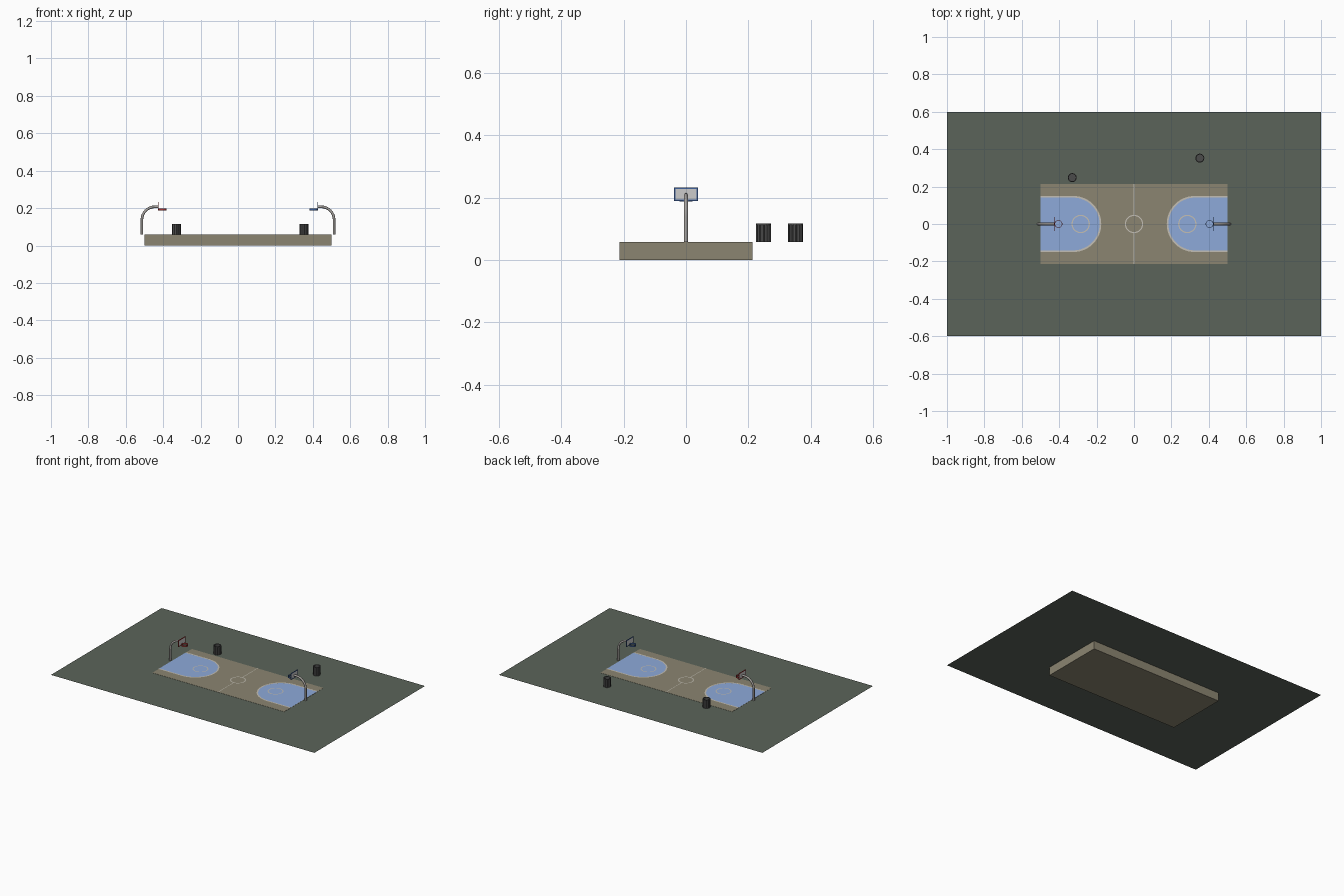
import bpy, bmesh
from math import sin, cos, pi

if "Cube" in bpy.data.objects:
    bpy.data.objects.remove(bpy.data.objects["Cube"])

TOP = 0.058  # court surface height


def mat(name, r, g, b):
    m = bpy.data.materials.new(name)
    m.diffuse_color = (r, g, b, 1)
    m.use_nodes = True
    m.node_tree.nodes["Principled BSDF"].inputs["Base Color"].default_value = m.diffuse_color
    return m


GROUND = mat("ground_green", 0.105, 0.127, 0.102)
COURT = mat("court_tan", 0.26, 0.235, 0.165)
BLUE = mat("key_blue", 0.27, 0.40, 0.70)
LINE = mat("line_pale", 0.55, 0.52, 0.46)
STEEL = mat("steel", 0.38, 0.36, 0.34)
WHITE = mat("board_white", 0.85, 0.85, 0.85)
DARK = mat("can_dark", 0.07, 0.07, 0.07)
TEAM = {-1: mat("team_red", 0.4, 0.04, 0.04), 1: mat("team_blue", 0.05, 0.12, 0.33)}


def finish(name, bm, material, smooth=False):
    bmesh.ops.recalc_face_normals(bm, faces=bm.faces)
    me = bpy.data.meshes.new(name)
    bm.to_mesh(me)
    bm.free()
    ob = bpy.data.objects.new(name, me)
    bpy.context.collection.objects.link(ob)
    me.materials.append(material)
    if smooth:
        bpy.context.view_layer.objects.active = ob
        bpy.ops.object.select_all(action='DESELECT')
        ob.select_set(True)
        bpy.ops.object.shade_smooth_by_angle()
    return ob


def box(name, lo, hi, material):
    bm = bmesh.new()
    bmesh.ops.create_cube(bm, size=1)
    for v in bm.verts:
        v.co = [(a + b) / 2 + c * (b - a) for a, b, c in zip(lo, hi, v.co)]
    return finish(name, bm, material)


def flat(name, pts, z, material):
    bm = bmesh.new()
    f = bm.faces.new([bm.verts.new((x, y, z)) for x, y in pts])
    if f.calc_area() and f.normal.z <= 0:
        f.normal_update()
        if f.normal.z < 0:
            f.normal_flip()
    me = bpy.data.meshes.new(name)
    bm.to_mesh(me)
    bm.free()
    me.materials.append(material)
    ob = bpy.data.objects.new(name, me)
    bpy.context.collection.objects.link(ob)
    return ob


def strip(name, a, b, z, material, closed):
    # flat ribbon between two matching outlines
    bm = bmesh.new()
    va = [bm.verts.new((x, y, z)) for x, y in a]
    vb = [bm.verts.new((x, y, z)) for x, y in b]
    n = len(a)
    for i in range(n if closed else n - 1):
        j = (i + 1) % n
        f = bm.faces.new((va[i], va[j], vb[j], vb[i]))
        f.normal_update()
        if f.normal.z < 0:
            f.normal_flip()
    me = bpy.data.meshes.new(name)
    bm.to_mesh(me)
    bm.free()
    me.materials.append(material)
    ob = bpy.data.objects.new(name, me)
    bpy.context.collection.objects.link(ob)


def circle(cx, cy, r, n=32):
    return [(cx + r * cos(2 * pi * i / n), cy + r * sin(2 * pi * i / n)) for i in range(n)]


def tube_wall(name, cx, cy, z0, z1, outer, inner, material, smooth=False):
    # hollow cylinder; outer and inner are lists of radii around the circle
    n = len(outer)
    bm = bmesh.new()
    loops = []
    for radii, z in ((outer, z0), (outer, z1), (inner, z1), (inner, z0)):
        loops.append([bm.verts.new((cx + r * cos(2 * pi * i / n), cy + r * sin(2 * pi * i / n), z))
                      for i, r in enumerate(radii)])
    for k in range(4):
        p, q = loops[k], loops[(k + 1) % 4]
        for i in range(n):
            j = (i + 1) % n
            bm.faces.new((p[i], p[j], q[j], q[i]))
    return finish(name, bm, material, smooth)


def key_outline(s, w):
    # D shape: straight sides, semicircular end towards midcourt
    arc = [(s * (0.325 - w * cos(t)), w * sin(t)) for t in [-pi / 2 + pi * i / 32 for i in range(33)]]
    return [(s * 0.5, -w)] + arc + [(s * 0.5, w)]


# ground sheet and court slab
flat("ground", [(-1, -0.6), (1, -0.6), (1, 0.6), (-1, 0.6)], TOP - 0.001, GROUND)
box("court_slab", (-0.5, -0.214, 0), (0.5, 0.214, TOP), COURT)

# midcourt markings
strip("centre_circle", circle(0, 0, 0.049), circle(0, 0, 0.043), TOP + 0.002, LINE, True)
for s in (-1, 1):
    flat("centre_line", [(-0.002, s * 0.047), (0.002, s * 0.047), (0.002, s * 0.214), (-0.002, s * 0.214)],
         TOP + 0.002, LINE)

for s in (-1, 1):
    # painted key, its border and free throw circle
    flat("key_area", key_outline(s, 0.142), TOP + 0.001, BLUE)
    strip("key_border", key_outline(s, 0.150), key_outline(s, 0.141), TOP + 0.002, LINE, False)
    strip("free_throw_circle", circle(s * 0.285, 0, 0.049), circle(s * 0.285, 0, 0.043),
          TOP + 0.002, LINE, True)

    # bent hoop pole
    path = [(0.514, TOP)]
    path += [(0.444 + 0.07 * cos(t), 0.137 + 0.07 * sin(t)) for t in [pi / 2 * i / 8 for i in range(9)]]
    path += [(0.428, 0.207)]
    cu = bpy.data.curves.new("hoop_pole", 'CURVE')
    cu.dimensions = '3D'
    cu.bevel_depth = 0.007
    cu.bevel_resolution = 2
    cu.use_fill_caps = True
    sp = cu.splines.new('POLY')
    sp.points.add(len(path) - 1)
    for p, (x, z) in zip(sp.points, path):
        p.co = (s * x, 0, z, 1)
    cu.materials.append(STEEL)
    bpy.context.collection.objects.link(bpy.data.objects.new("hoop_pole", cu))

    # backboard panel with coloured frame
    def board(name, y0, y1, z0, z1, t, m):
        x0, x1 = sorted((s * (0.426 - t), s * (0.426 + t)))
        box(name, (x0, y0, z0), (x1, y1, z1), m)

    board("backboard", -0.036, 0.036, 0.189, 0.230, 0.0015, WHITE)
    for e in (-1, 1):
        y0, y1 = sorted((e * 0.033, e * 0.038))
        board("board_side_frame", y0, y1, 0.188, 0.232, 0.002, TEAM[s])
    board("board_top_frame", -0.033, 0.033, 0.227, 0.232, 0.002, TEAM[s])
    board("board_bottom_frame", -0.033, 0.033, 0.188, 0.193, 0.002, TEAM[s])

    # hoop rim
    tube_wall("hoop_rim", s * 0.404, 0, 0.187, 0.198, [0.021] * 24, [0.018] * 24, TEAM[s], True)

# slatted litter cans
for cx, cy in ((-0.33, 0.248), (0.352, 0.352)):
    ribs = [0.024 if i % 4 < 2 else 0.0215 for i in range(48)]
    tube_wall("can_wall", cx, cy, TOP, 0.114, ribs, [0.0195] * 48, DARK)
    tube_wall("can_rim", cx, cy, 0.112, 0.116, [0.024] * 24, [0.019] * 24, DARK)
    flat("can_floor", circle(cx, cy, 0.0205, 24), TOP + 0.003, DARK)
